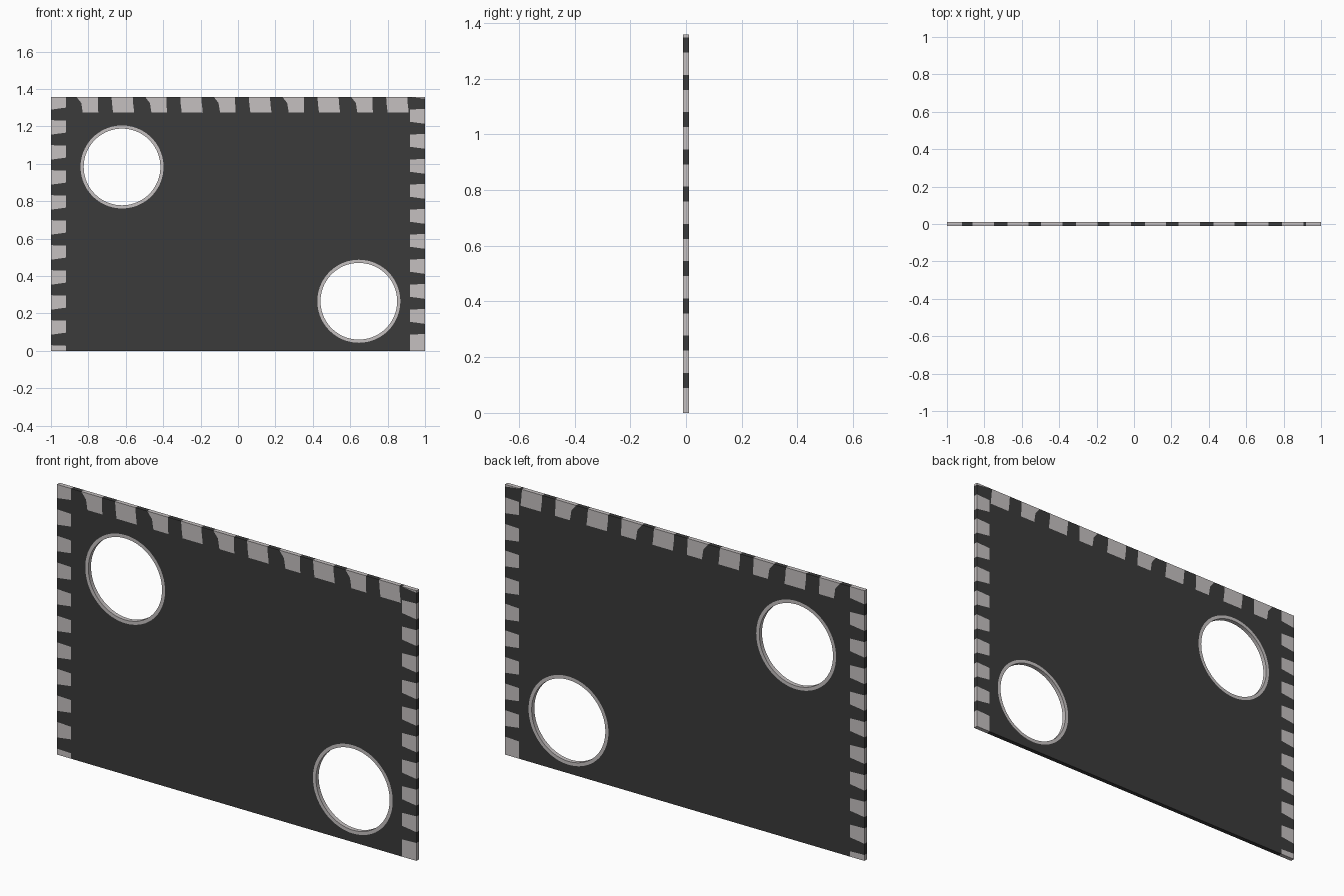
import bpy, math

if "Cube" in bpy.data.objects:
    bpy.data.objects.remove(bpy.data.objects["Cube"])

H, HALF, EDGE, THICK = 1.358, 1.0, 0.92, 0.0107
TOP = 1.274


def material(name, rgb):
    m = bpy.data.materials.new(name)
    m.diffuse_color = (*rgb, 1)
    m.use_nodes = True
    m.node_tree.nodes["Principled BSDF"].inputs["Base Color"].default_value = m.diffuse_color
    return m


dark = material("charcoal", (0.043, 0.043, 0.043))
light = material("pale grey", (0.56, 0.53, 0.53))


def plate(name, outlines, mat):
    """Flat upright plate from closed x/z outlines; inner outlines become holes."""
    cu = bpy.data.curves.new(name, 'CURVE')
    cu.dimensions = '2D'
    cu.fill_mode = 'BOTH'
    cu.extrude = THICK
    for pts in outlines:
        s = cu.splines.new('POLY')
        s.points.add(len(pts) - 1)
        for p, (x, z) in zip(s.points, pts):
            p.co = (x, z, 0, 1)
        s.use_cyclic_u = True
        s.use_smooth = False
    cu.materials.append(mat)
    ob = bpy.data.objects.new(name, cu)
    bpy.context.collection.objects.link(ob)
    ob.rotation_euler.x = math.pi / 2
    bpy.ops.object.select_all(action='DESELECT')
    ob.select_set(True)
    bpy.context.view_layer.objects.active = ob
    bpy.ops.object.convert(target='MESH')
    return bpy.context.object


def circle(c, r, n=72):
    return [(c[0] + r * math.cos(2 * math.pi * i / n),
             c[1] + r * math.sin(2 * math.pi * i / n)) for i in range(n)]


def striped_strip(name, cuts, first_dark):
    """Cells between successive cut lines, alternating in colour."""
    cells = [a + b[::-1] for a, b in zip(cuts, cuts[1:])]
    d = 0 if first_dark else 1
    plate(name + "_dark_blocks", cells[d::2], dark)
    plate(name + "_light_blocks", cells[1 - d::2], light)


# Main panel with two round openings and their rims
holes = [(-0.62, 0.983), (0.646, 0.265)]
plate("main_panel", [[(-EDGE, 0), (EDGE, 0), (EDGE, TOP), (-EDGE, TOP)]]
      + [circle(c, 0.222) for c in holes], dark)
for i, c in enumerate(holes):
    plate(f"opening_rim_{i + 1}", [circle(c, 0.222), circle(c, 0.205)], light)


# Top strip: wide and narrow dark blocks alternate
def top_cut(outer, mid, inner):
    return [(outer, H), (mid, 1.325), (inner, TOP)]


cuts = [top_cut(-EDGE, -EDGE, -EDGE)]
for k in range(6):
    o = 0.367 * k
    if k:
        cuts.append(top_cut(-0.93 + o, -0.928 + o, -0.922 + o))
    if k < 5:
        cuts.append(top_cut(-0.864 + o, -0.838 + o, -0.83 + o))
        cuts.append(top_cut(-0.749 + o, -0.749 + o, -0.747 + o))
        cuts.append(top_cut(-0.676 + o, -0.674 + o, -0.668 + o))
cuts.append(top_cut(EDGE, EDGE, EDGE))
striped_strip("top_strip", cuts, True)


# Side strips: evenly spaced dark blocks, slightly wider on the inside
def side_cuts(sign, start, length):
    def cut(outer, inner):
        return [(sign * HALF, outer), (sign * EDGE, min(inner, H - 0.001))]
    out = [cut(0, 0)]
    for k in range(10):
        z = start + 0.1337 * k
        out += [cut(z, z - 0.003), cut(z + length, z + length + 0.011)]
    return out + [[(sign * HALF, H), (sign * EDGE, H)]]


striped_strip("left_strip", side_cuts(-1, 0.03, 0.056), False)
striped_strip("right_strip", side_cuts(1, 0.09, 0.054), False)
